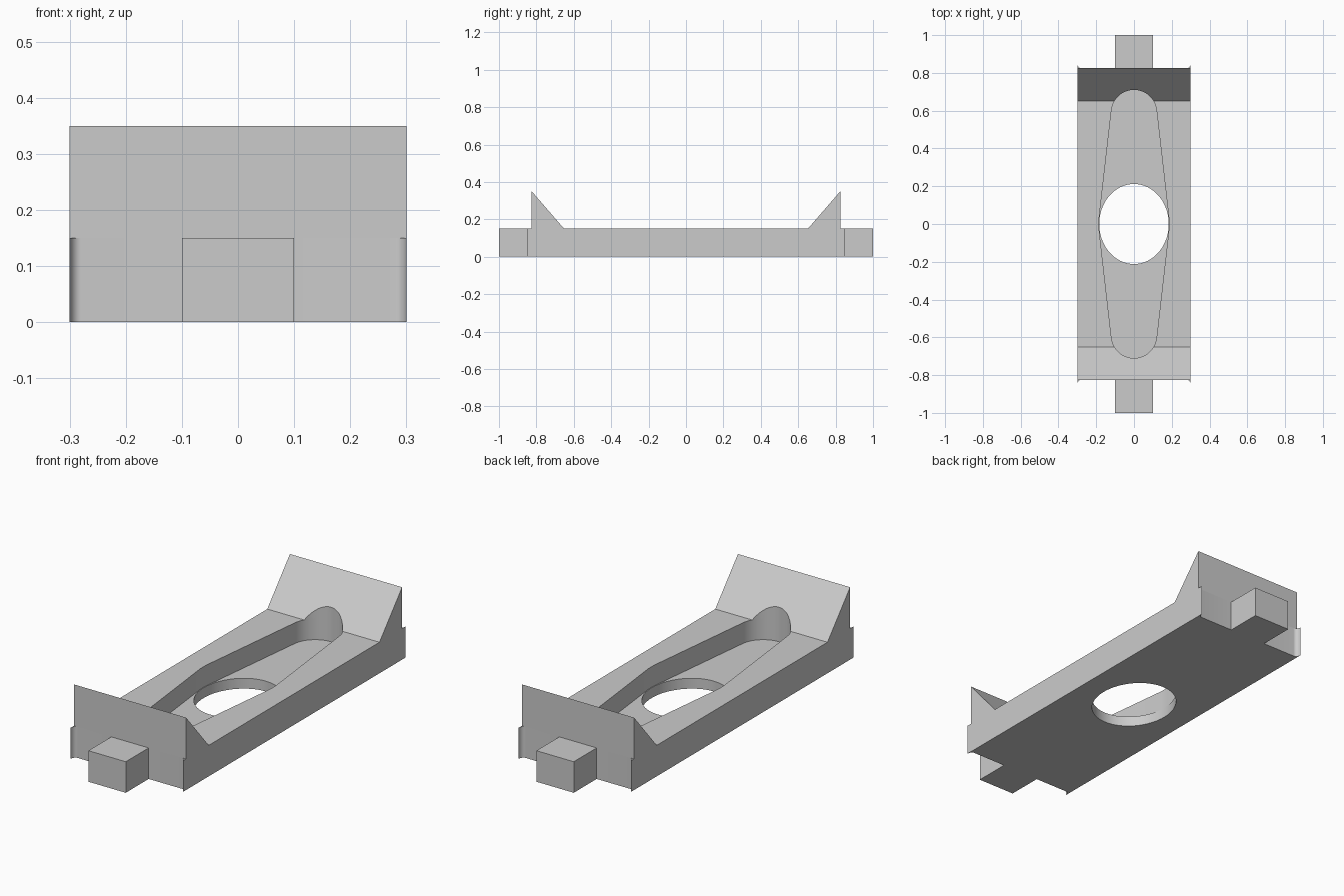
import bpy, bmesh
from math import sin, cos, pi, radians

if "Cube" in bpy.data.objects:
    bpy.data.objects.remove(bpy.data.objects["Cube"], do_unlink=True)

grey = bpy.data.materials.new("plain_grey")
grey.use_nodes = True
grey.diffuse_color = (0.6, 0.6, 0.6, 1)
grey.node_tree.nodes["Principled BSDF"].inputs["Base Color"].default_value = (0.6, 0.6, 0.6, 1)


def prism(name, points, direction):
    """Extrude a closed 3D outline along a direction."""
    bm = bmesh.new()
    face = bm.faces.new([bm.verts.new(p) for p in points])
    out = bmesh.ops.extrude_face_region(bm, geom=[face])
    moved = [v for v in out["geom"] if isinstance(v, bmesh.types.BMVert)]
    bmesh.ops.translate(bm, verts=moved, vec=direction)
    bmesh.ops.recalc_face_normals(bm, faces=bm.faces)
    mesh = bpy.data.meshes.new(name)
    bm.to_mesh(mesh)
    bm.free()
    mesh.materials.append(grey)
    obj = bpy.data.objects.new(name, mesh)
    bpy.context.collection.objects.link(obj)
    return obj


def mirrored(quarter, z):
    """Turn a quarter outline (x side to y end) into a full loop at height z."""
    half = quarter + [(-x, y) for x, y in reversed(quarter) if x > 1e-6]
    return [(x, y, z) for x, y in half] + [(-x, -y, z) for x, y in half]


def cut(obj, cutter):
    mod = obj.modifiers.new("cut", "BOOLEAN")
    mod.operation = "DIFFERENCE"
    mod.solver = "EXACT"
    mod.object = cutter
    bpy.context.view_layer.objects.active = obj
    bpy.ops.object.modifier_apply(modifier=mod.name)


# Base plate with end tabs and thin filleted corner lips
lip = [(0.28 + 0.02 * cos(a), 0.85 - 0.025 * sin(a))
       for a in (pi / 2 * i / 8 for i in range(9))]
base = prism("base_plate", mirrored(lip + [(0.1, 0.825), (0.1, 1.0)], 0), (0, 0, 0.15))

# Sloped end stops
stops = []
for name, s in (("front_stop", -1), ("back_stop", 1)):
    profile = [(-0.3, s * 0.652, 0.15), (-0.3, s * 0.825, 0.15), (-0.3, s * 0.825, 0.35)]
    stops.append(prism(name, profile, (0.6, 0, 0)))

# Tapered pocket with rounded ends, and the oval through hole
arc = [(0.12 * cos(a), 0.59 + 0.12 * sin(a))
       for a in (radians(7 + 83 * i / 14) for i in range(15))]
pocket = prism("pocket_cutter", mirrored([(0.186, 0.02)] + arc, 0.05), (0, 0, 0.5))
oval = [(0.184 * cos(a), 0.212 * sin(a), -0.1) for a in (2 * pi * i / 64 for i in range(64))]
hole = prism("hole_cutter", oval, (0, 0, 0.5))

cut(base, pocket)
cut(base, hole)
for stop in stops:
    cut(stop, pocket)
for cutter in (pocket, hole):
    bpy.data.objects.remove(cutter, do_unlink=True)

# Smooth the curved walls, keep the corners sharp
bpy.ops.object.select_all(action="DESELECT")
for obj in [base] + stops:
    obj.select_set(True)
bpy.context.view_layer.objects.active = base
bpy.ops.object.shade_smooth_by_angle(angle=radians(30))
